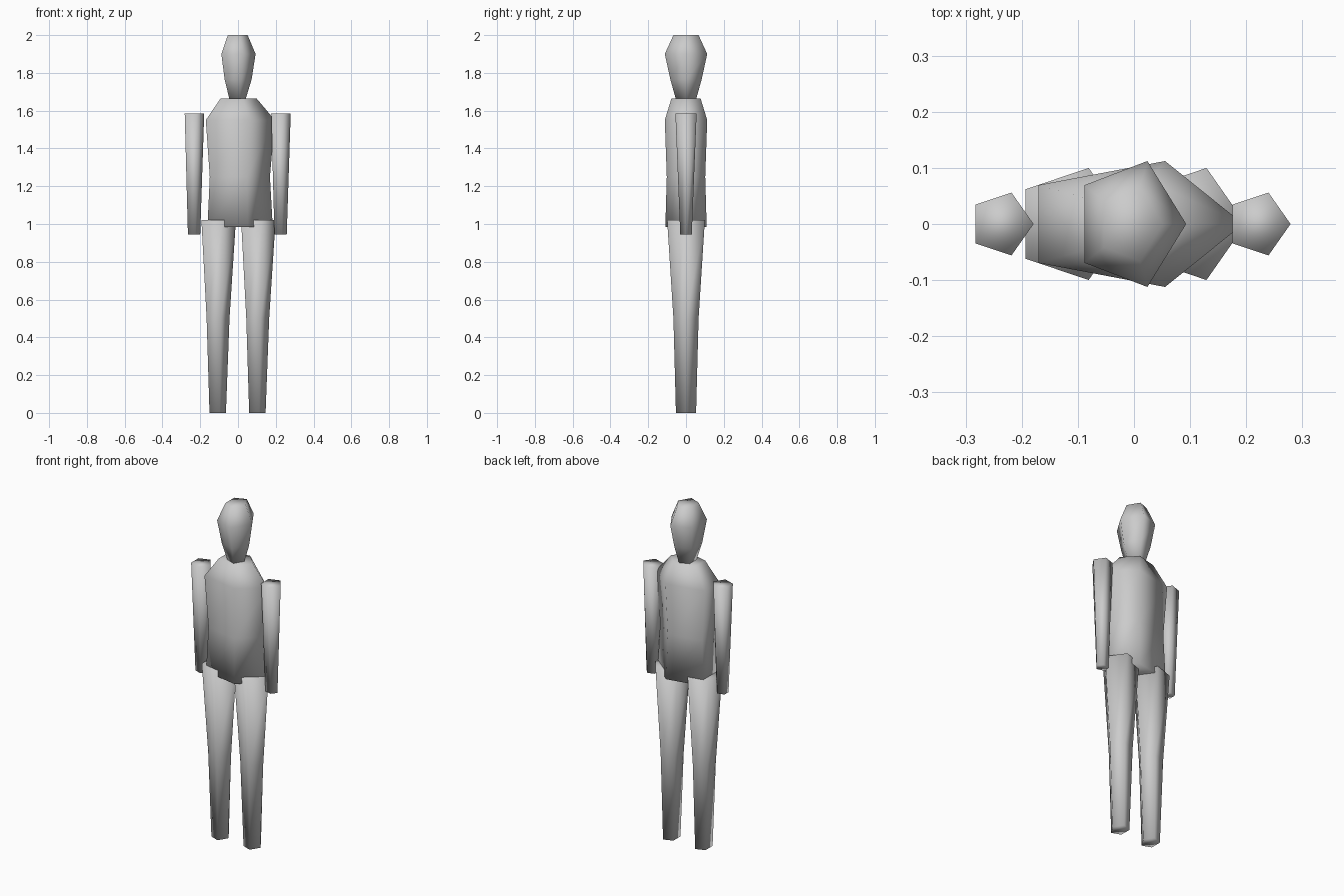
import bpy, bmesh
from math import cos, sin, tau

if "Cube" in bpy.data.objects:
    bpy.data.objects.remove(bpy.data.objects["Cube"])

SIDES = 5
AXIS = -0.007   # slight offset keeps the five-sided rings centred

grey = bpy.data.materials.new("light_grey")
grey.use_nodes = True
colour = (0.6, 0.6, 0.6, 1)
grey.diffuse_color = colour
grey.node_tree.nodes["Principled BSDF"].inputs["Base Color"].default_value = colour


def loft(name, rings, x=0.0):
    """Capped five-sided tube through rings of (z, x radius, y radius)."""
    bm = bmesh.new()
    loops = [[bm.verts.new((x + AXIS + rx * cos(tau * i / SIDES),
                            ry * sin(tau * i / SIDES), z))
              for i in range(SIDES)] for z, rx, ry in rings]
    for low, high in zip(loops, loops[1:]):
        for i in range(SIDES):
            j = (i + 1) % SIDES
            bm.faces.new((low[i], low[j], high[j], high[i]))
    bm.faces.new(loops[0][::-1])
    bm.faces.new(loops[-1])
    for face in bm.faces:
        face.smooth = True
    mesh = bpy.data.meshes.new(name)
    bm.to_mesh(mesh)
    bm.free()
    mesh.materials.append(grey)
    obj = bpy.data.objects.new(name, mesh)
    bpy.context.collection.objects.link(obj)


# Head and torso
loft("head", [(1.66, 0.047, 0.056), (1.765, 0.079, 0.087),
              (1.9, 0.1, 0.118), (2.0, 0.058, 0.07)])
loft("torso", [(0.985, 0.191, 0.115), (1.25, 0.176, 0.107),
               (1.55, 0.202, 0.118), (1.665, 0.105, 0.081)])

# Limbs, the same on both sides
for side, sign in (("left", 1), ("right", -1)):
    loft(side + "_arm", [(0.945, 0.036, 0.032), (1.584, 0.057, 0.059)],
         sign * 0.229)
    loft(side + "_leg", [(0, 0.048, 0.056), (0.5, 0.067, 0.07),
                         (1.022, 0.101, 0.105)], sign * 0.105)
